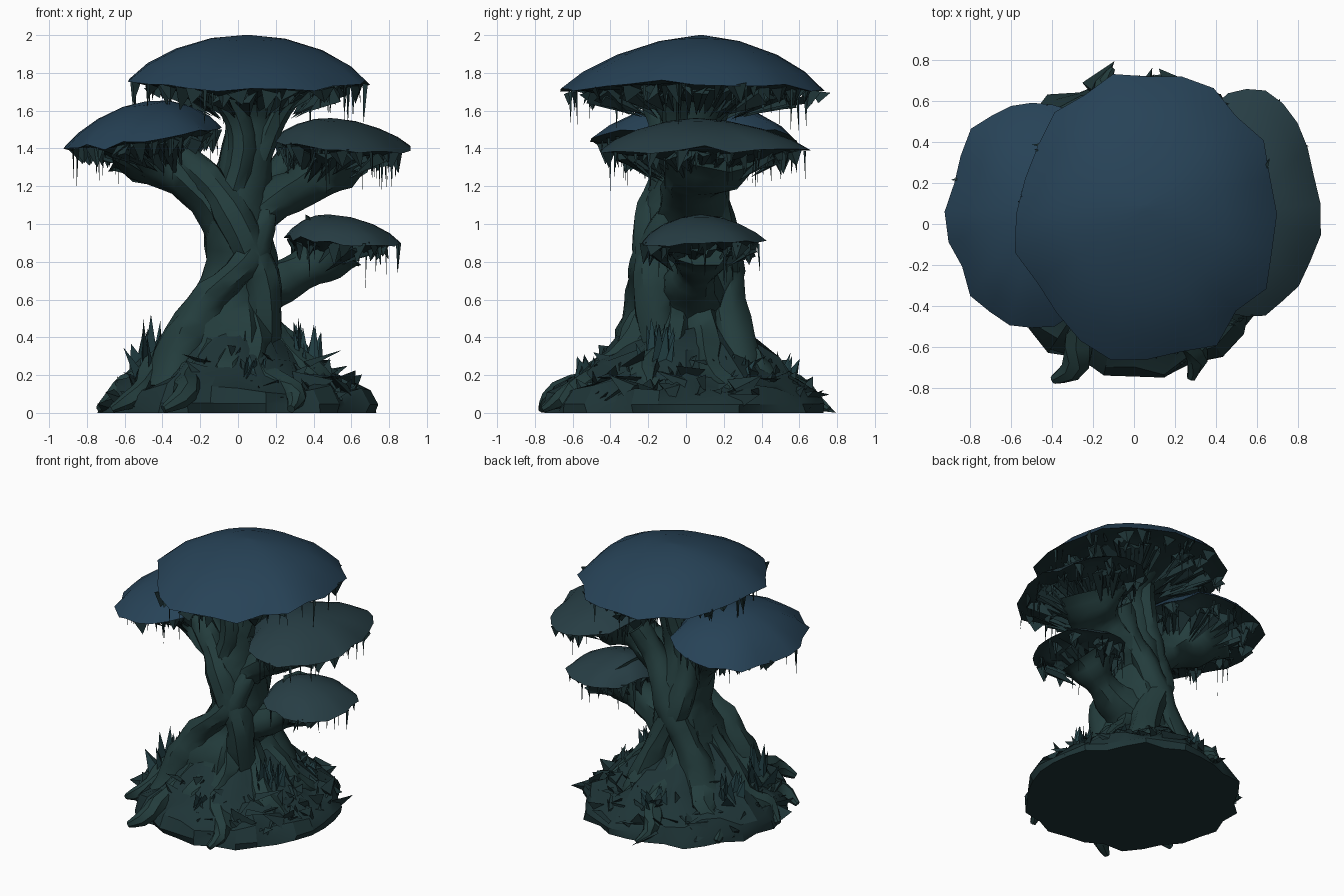
import bpy, bmesh, math, random
from mathutils import Vector, noise

if "Cube" in bpy.data.objects:
    bpy.data.objects.remove(bpy.data.objects["Cube"])

random.seed(7)
U = random.uniform

def material(name, rgb):
    m = bpy.data.materials.new(name)
    m.diffuse_color = (*rgb, 1)
    m.use_nodes = True
    m.node_tree.nodes["Principled BSDF"].inputs["Base Color"].default_value = m.diffuse_color
    return m

CAP = material("cap_blue", (0.02, 0.055, 0.095))
CAP2 = material("cap_teal", (0.02, 0.047, 0.058))
BARK = material("bark", (0.017, 0.046, 0.046))
LEAF = material("leaf", (0.016, 0.05, 0.058))
MOSS = material("moss", (0.013, 0.034, 0.037))

def finish(bm, name, mat, angle=40, under=None):
    for v in bm.verts:
        v.co.z = max(v.co.z, 0)
    bmesh.ops.recalc_face_normals(bm, faces=bm.faces)
    if under:
        for f in bm.faces:
            f.material_index = int(f.normal.z < -0.05)
    me = bpy.data.meshes.new(name)
    bm.to_mesh(me)
    bm.free()
    me.materials.append(mat)
    if under:
        me.materials.append(under)
    me.shade_smooth()
    me.set_sharp_from_angle(angle=math.radians(angle))
    ob = bpy.data.objects.new(name, me)
    bpy.context.collection.objects.link(ob)
    return ob

def skin(bm, rings):
    """Bridge equal-length rings of points and close both ends."""
    vs = [[bm.verts.new(p) for p in r] for r in rings]
    n = len(vs[0])
    for a, b in zip(vs, vs[1:]):
        for i in range(n):
            j = (i + 1) % n
            bm.faces.new((a[i], a[j], b[j], b[i]))
    bm.faces.new(vs[0][::-1])
    bm.faces.new(vs[-1])

def tube(bm, path, sides=10, rough=0.12, ysc=1.0):
    """Knobbly tube along (x, y, z, radius) points, smoothed by Catmull-Rom."""
    P = [Vector(p) for p in path]
    pts = []
    for i in range(len(P) - 1):
        a, b, c, d = P[max(i - 1, 0)], P[i], P[i + 1], P[min(i + 2, len(P) - 1)]
        for t in (0, 0.33, 0.67):
            pts.append(0.5 * (2 * b + (c - a) * t + (2 * a - 5 * b + 4 * c - d) * t * t
                              + (3 * b - a - 3 * c + d) * t ** 3))
    pts.append(P[-1])
    rings = []
    for i, p in enumerate(pts):
        d = (pts[min(i + 1, len(pts) - 1)] - pts[max(i - 1, 0)]).to_3d().normalized()
        u = Vector((0, 1, 0)) - d * d.y
        if u.length < 0.3:
            u = Vector((1, 0, 0)) - d * d.x
        u.normalize()
        w = d.cross(u)
        ring = []
        for k in range(sides):
            t = math.tau * k / sides
            off = (u * math.cos(t) * ysc + w * math.sin(t)) * p.w
            q = p.to_3d() + off
            ring.append(q + off * rough * 2 * noise.noise(q * 6))
        rings.append(ring)
    skin(bm, rings)

def blade(bm, base, tip, w, thick=0.3):
    """Pointed three-sided shard."""
    base, tip = Vector(base), Vector(tip)
    d = (tip - base).normalized()
    a = d.cross(Vector((U(-1, 1), U(-1, 1), U(-1, 1)))).normalized()
    b = d.cross(a)
    v = [bm.verts.new(p) for p in (base + a * w, base - a * w, base + b * w * thick, tip)]
    for f in ((0, 1, 2), (0, 1, 3), (1, 2, 3), (2, 0, 3)):
        bm.faces.new([v[i] for i in f])

def cap(name, mat, c, peak, rx, ry, rim, h, tilt, droop, stem, n_drip):
    """Domed cap, ragged underside, hanging strands. c is the rim centre (x, y)."""
    prof = [(0.03, 1), (0.3, 0.93), (0.6, 0.69), (0.84, 0.36), (1, 0),
            (0.9, -0.03), (0.7, -0.12), (0.45, -0.3), (0.2, -0.5)]
    N = 24
    wob = [U(0.94, 1.05) for _ in range(N)]
    drop = [U(-0.025, 0.015) for _ in range(N)]

    def at(r, zf, t, k=1.0, dz=0.0):
        s = max(0, 1 - r)
        x = c[0] + (peak[0] - c[0]) * s + rx * r * k * math.cos(t)
        y = c[1] + (peak[1] - c[1]) * s + ry * r * k * math.sin(t)
        z = rim + zf * h + r * (tilt * math.cos(t) - droop * math.sin(t) ** 2 + dz)
        return Vector((x, y, z))

    bm = bmesh.new()
    rings = []
    for i, (r, zf) in enumerate(prof):
        ring = []
        for k in range(N):
            t = math.tau * k / N
            e = r ** 3
            p = at(r, zf, t, 1 + (wob[k] - 1) * e, drop[k] * e)
            if i > 5:                            # crumpled underside
                p += Vector((U(-.03, .03), U(-.03, .03), U(-.045, .03)))
            ring.append(p)
        rings.append(ring)
    skin(bm, rings)
    finish(bm, name, mat, 50, MOSS)

    bm = bmesh.new()
    for _ in range(n_drip):                      # strands below the rim
        t, r = U(0, math.tau), U(0.6, 0.97)
        p = at(r, -0.05, t)
        q = p + Vector((U(-.01, .01), U(-.01, .01), -U(0.08, 0.25)))
        blade(bm, p, q, U(0.006, 0.014), 0.7)
    for _ in range(n_drip):                      # torn flaps on the edge
        t, r = U(0, math.tau), U(0.66, 0.94)
        p = at(r, -0.05, t)
        q = p + Vector((U(-.03, .03), U(-.03, .03), -U(0.06, 0.13)))
        blade(bm, p, q, U(0.04, 0.07), 0.4)
    for _ in range(int(n_drip * 1.3)):           # gills from rim to stem
        t, r = U(0, math.tau), U(0.5, 0.82)
        p = at(r, -0.2, t)
        q = p.lerp(Vector(stem), U(0.3, 0.6)) + Vector((0, 0, -U(0, 0.05)))
        blade(bm, p, q, U(0.04, 0.07), 0.6)
    finish(bm, name + "_fringe", MOSS, 30)

# caps
cap("top_cap", CAP, (0.065, 0.05), (0.05, 0.08), 0.65, 0.71, 1.76, 0.24, -0.005, 0.05,
    (0.08, 0.03, 1.5), 42)
cap("left_cap", CAP, (-0.5, 0.06), (-0.48, 0.06), 0.41, 0.56, 1.46, 0.19, 0.055, 0.02,
    (-0.3, 0.03, 1.2), 34)
cap("right_cap", CAP2, (0.55, 0.1), (0.5, 0.05), 0.36, 0.57, 1.42, 0.14, -0.02, 0.03,
    (0.3, 0.05, 1.15), 34)
cap("low_cap", CAP2, (0.56, 0.08), (0.48, 0.08), 0.31, 0.34, 0.92, 0.13, -0.015, 0.02,
    (0.3, 0.04, 0.7), 16)

# trunk core
bm = bmesh.new()
tube(bm, [(-.05, -.03, 0.05, .38), (-.06, -.02, .35, .26), (-.04, 0, .6, .215), (.02, 0, .85, .185),
          (.0, 0, 1.1, .165), (.05, .01, 1.35, .125), (.08, .03, 1.56, .14),
          (.08, .04, 1.68, .23), (.07, .05, 1.76, .32)], 14, 0.16, 1.25)
finish(bm, "trunk", BARK)

# twisted strands wrapped around the trunk
bm = bmesh.new()
tube(bm, [(-.36, -.34, .1, .13), (-.27, -.25, .4, .11), (-.14, -.23, .62, .10), (.04, -.21, .78, .09),
          (.12, -.16, .92, .08), (.14, -.04, 1.1, .07)], 9, .2)
tube(bm, [(.14, -.12, .35, .1), (.13, -.17, .65, .1), (.06, -.18, .88, .1), (-.04, -.16, 1.08, .09),
          (-.16, -.1, 1.24, .08), (-.3, -.05, 1.36, .09)], 9, .2)
tube(bm, [(.18, .28, .2, .13), (.08, .23, .5, .1), (-.06, .2, .8, .09), (-.1, .12, 1.1, .08),
          (0, .1, 1.4, .08), (.05, .17, 1.66, .08)], 9, .2)
tube(bm, [(-.3, .2, .25, .12), (-.16, .2, .55, .1), (.02, .21, .85, .09), (.12, .15, 1.12, .09),
          (.28, .18, 1.34, .08)], 9, .2)
tube(bm, [(-.05, -.12, 1.1, .08), (.03, -.12, 1.4, .07), (-.02, -.15, 1.6, .07),
          (-.12, -.2, 1.74, .08)], 8)
tube(bm, [(.1, -.05, 1.35, .07), (.18, -.05, 1.56, .07), (.28, -.05, 1.72, .09)], 8)
finish(bm, "trunk_strands", BARK)

# branches carrying the side caps
bm = bmesh.new()
tube(bm, [(.02, 0, .92, .15), (-.16, 0, 1.14, .12), (-.31, .02, 1.29, .13), (-.43, .05, 1.39, .2),
          (-.48, .06, 1.45, .27)], 11, 0.18, 1.25)
tube(bm, [(.02, .03, .98, .14), (.2, .03, 1.12, .115), (.36, .05, 1.23, .115), (.47, .08, 1.31, .18),
          (.52, .1, 1.39, .22)], 11, 0.18, 1.45)
tube(bm, [(.03, .02, .59, .16), (.23, .04, .69, .115), (.37, .06, .77, .105), (.47, .08, .85, .135),
          (.52, .08, .90, .18)], 11, 0.18, 1.2)
finish(bm, "branches", BARK)

# mound the tree stands on, fuller on the left
bm = bmesh.new()
rings = []
for r, z in ((.72, 0), (.72, .05), (.68, .12), (.57, .17), (.46, .26), (.37, .36), (.23, .48)):
    ring = []
    for k in range(32):
        t = math.tau * k / 32
        s = r * (1 + 0.14 * noise.noise(Vector((math.cos(t) * 3, math.sin(t) * 3, z * 2))) + U(-.04, .04))
        lift = 1 - 0.12 * math.cos(t)
        ring.append(Vector((s * math.cos(t), s * math.sin(t), z * lift + (U(-.04, .04) if z > .1 else 0))))
    rings.append(ring)
skin(bm, rings)
finish(bm, "mound", MOSS, 30)

# roots
bm = bmesh.new()
for deg, reach in ((20, .66), (62, .64), (95, .76), (140, .68), (185, .70), (212, .74),
                   (245, .84), (270, .62), (293, .82), (335, .68)):
    a = math.radians(deg)
    def pt(r, z, w, da=0.0):
        return (r * math.cos(a + da) - .04, r * math.sin(a + da), z, w)
    tube(bm, [pt(.13, .62, .08), pt(.25, .38, .09, .1), pt(.45, .2, .085, -.05),
              pt(reach * .85, .1, .06, .1), pt(reach, .02, .02, 0)], 7, 0.25)
finish(bm, "roots", BARK)

# ragged leaves heaped over the mound
bm = bmesh.new()
for _ in range(190):
    t, r = U(0, math.tau), U(.38, .68)
    z = max(.05, .54 - .66 * r) * U(.5, 1.05)
    o = Vector((math.cos(t), math.sin(t), 0))
    s = Vector((-o.y, o.x, 0))
    p = o * r + Vector((0, 0, z))
    q = p + o * U(-.04, .12) + s * U(-.18, .18) + Vector((0, 0, U(-.1, .1)))
    blade(bm, p, q, U(.05, .1), 0.5)
finish(bm, "mound_leaves", MOSS, 30)

# spiky plant clusters: centre, spread, tip height, count
bm = bmesh.new()
for x, y, spread, top, n in ((-.46, -.2, .15, .54, 18), (.36, -.14, .14, .56, 15), (-.46, .15, .14, .48, 14),
                             (.35, .25, .12, .36, 9), (-.1, .5, .14, .36, 9), (.05, -.5, .13, .34, 9)):
    for _ in range(n):
        a, l = U(0, math.tau), U(.2, 1)
        d = Vector((math.cos(a), math.sin(a), 0)) * spread * l
        blade(bm, Vector((x, y, .16)) + d * .5,
              Vector((x, y, .2 + (top - .2) * (1.1 - .6 * l) * U(.7, 1))) + d * 1.2, U(.05, .09), .6)
finish(bm, "spiky_plants", LEAF, 30)
